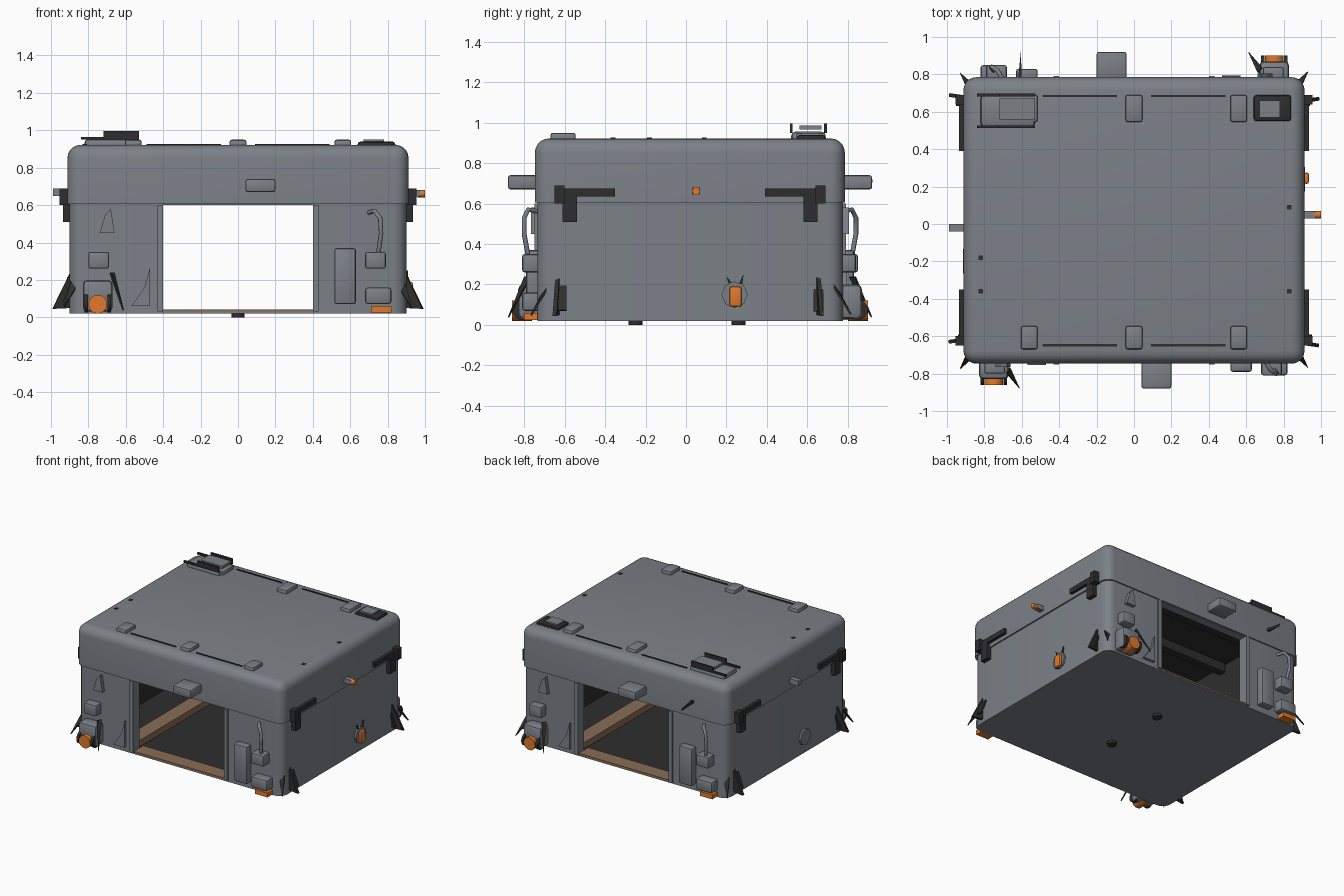
import bpy, bmesh, math
from mathutils import Vector

if "Cube" in bpy.data.objects:
    bpy.data.objects.remove(bpy.data.objects["Cube"])

def mat(name, c):
    m = bpy.data.materials.new(name)
    m.diffuse_color = (*c, 1)
    m.use_nodes = True
    m.node_tree.nodes["Principled BSDF"].inputs["Base Color"].default_value = m.diffuse_color
    return m

GREY = mat("hull grey", (0.20, 0.22, 0.245))
DARK = mat("dark trim", (0.027, 0.027, 0.028))
ORANGE = mat("orange", (0.75, 0.19, 0.025))
TAN = mat("tan floor", (0.25, 0.15, 0.09))
YC = 0.02  # hull centre in y; fittings repeat by a half turn about it

def finish(name, bm, m, turn=False):
    if turn:
        for v in bm.verts:
            v.co = Vector((-v.co.x, 2 * YC - v.co.y, v.co.z))
    bmesh.ops.recalc_face_normals(bm, faces=bm.faces[:])
    me = bpy.data.meshes.new(name)
    bm.to_mesh(me)
    bm.free()
    me.materials.append(m)
    ob = bpy.data.objects.new(name, me)
    bpy.context.collection.objects.link(ob)
    return ob

def smooth(ob):
    bpy.ops.object.select_all(action='DESELECT')
    ob.select_set(True)
    bpy.context.view_layer.objects.active = ob
    bpy.ops.object.shade_smooth_by_angle(angle=math.radians(40))

def cube(x, y, z):
    bm = bmesh.new()
    bmesh.ops.create_cube(bm, size=1)
    for v in bm.verts:
        v.co = Vector([r[0] if c < 0 else r[1] for r, c in zip((x, y, z), v.co)])
    return bm

def box(name, x, y, z, m=GREY, turn=False, bev=0.0):
    bm = cube(x, y, z)
    if bev:
        bmesh.ops.bevel(bm, geom=bm.edges[:], offset=bev, segments=2, profile=0.5, affect='EDGES')
    ob = finish(name, bm, m, turn)
    if bev:
        smooth(ob)
    return ob

def both(name, x, y, z, m=GREY, bev=0.0):
    box("front_" + name, x, y, z, m, False, bev)
    box("back_" + name, x, y, z, m, True, bev)

def plate(name, pts, thick, m, turn=False):
    """Polygon of 3D points, thickened along its normal."""
    bm = bmesh.new()
    f = bm.faces.new([bm.verts.new(p) for p in pts])
    f.normal_update()
    n = f.normal * thick
    r = bmesh.ops.extrude_face_region(bm, geom=[f])
    for g in r['geom']:
        if isinstance(g, bmesh.types.BMVert):
            g.co += n
    return finish(name, bm, m, turn)

def cylinder(name, c, rad, length, axis, m, turn=False, sides=16):
    bm = bmesh.new()
    bmesh.ops.create_cone(bm, cap_ends=True, segments=sides, radius1=rad, radius2=rad, depth=length)
    q = Vector((0, 0, 1)).rotation_difference(Vector(axis))
    for v in bm.verts:
        v.co = q @ v.co + Vector(c)
    ob = finish(name, bm, m, turn)
    smooth(ob)

# hull: lower walls and a slightly wider roof, rounded on top and corners
def shell(name, x, y, z, corner, top):
    bm = cube(x, y, z)
    es = [e for e in bm.edges if abs(e.verts[0].co.z - e.verts[1].co.z) > 0.1]
    if top:
        es += [e for e in bm.edges if all(v.co.z > z[1] - 0.01 for v in e.verts)]
    bmesh.ops.bevel(bm, geom=es, offset=corner, segments=5, profile=0.5, affect='EDGES')
    return finish(name, bm, GREY)

walls = shell("hull_walls", (-0.9, 0.9), (-0.735, 0.775), (0.02, 0.62), 0.07, False)
roof = shell("hull_roof", (-0.912, 0.912), (-0.747, 0.785), (0.605, 0.922), 0.07, True)
cavity = box("cavity_cutter", (-0.83, 0.83), (-0.67, 0.71), (0.035, 0.85))
doors = box("doorway_cutter", (-0.4, 0.4), (-1.2, 1.2), (0.0351, 0.6))
for ob, cuts in ((walls, (cavity, doors)), (roof, (cavity, doors))):
    for c in cuts:
        b = ob.modifiers.new("cut", 'BOOLEAN')
        b.operation, b.object, b.solver = 'DIFFERENCE', c, 'EXACT'
    bpy.context.view_layer.objects.active = ob
    for b in list(ob.modifiers):
        bpy.ops.object.modifier_apply(modifier=b.name)
    me = ob.data
    if len(me.materials) < 1:
        me.materials.append(GREY)
    while len(me.materials) < 2:
        me.materials.append(DARK)
    me.materials[0], me.materials[1] = GREY, DARK
    # inner faces are dark
    for p in me.polygons:
        c = p.center
        inside = all(abs(me.vertices[i].co.x) < 0.835 and -0.68 < me.vertices[i].co.y < 0.72
                     and 0.03 < me.vertices[i].co.z < 0.86 for i in p.vertices)
        p.material_index = 1 if inside else 0
    smooth(ob)
for c in (cavity, doors):
    bpy.data.objects.remove(c)

# interior: door sills, floor rails and ceiling beams
both("door_sill", (-0.4, 0.4), (-0.74, -0.62), (0.03, 0.043), TAN)
for s in (-1, 1):
    box("floor_rail", sorted((s * 0.42, s * 0.54)), (-0.66, 0.70), (0.035, 0.085), TAN)
for y in (-0.4, 0.02, 0.44):
    box("ceiling_beam", (-0.82, 0.82), (y - 0.03, y + 0.03), (0.78, 0.85), DARK)

# doorway posts, lamps and wall equipment, front and back
for s in (-1, 1):
    both("door_post", sorted((s * 0.4, s * 0.43)), (-0.75, -0.72), (0.03, 0.6))
both("door_lamp", (0.04, 0.2), (-0.88, -0.73), (0.67, 0.74), GREY, 0.012)
both("tank_mount", (-0.83, -0.67), (-0.83, -0.72), (0.03, 0.2), GREY, 0.025)
both("upper_box", (-0.8, -0.69), (-0.80, -0.72), (0.26, 0.35), GREY, 0.012)
both("tall_cabinet", (0.515, 0.63), (-0.79, -0.72), (0.07, 0.37), GREY, 0.012)
both("gauge_box", (0.68, 0.79), (-0.81, -0.72), (0.26, 0.35), GREY, 0.012)
both("lower_box", (0.68, 0.82), (-0.81, -0.72), (0.07, 0.16), GREY, 0.015)
both("lower_box_base", (0.71, 0.82), (-0.80, -0.72), (0.025, 0.06), ORANGE)
for t in (False, True):
    cylinder("orange_tank", (-0.75, -0.81, 0.07), 0.05, 0.1, (0, 1, 0), ORANGE, t)
    for dx in (-0.062, 0.062):
        cylinder("tank_ring", (-0.75 + dx, -0.81, 0.075), 0.05, 0.02, (1, 0, 0), DARK, t)
    # thin strut beside the tank
    plate("tank_strut", [(-0.68, -0.80, 0.24), (-0.66, -0.77, 0.24), (-0.61, -0.88, 0.04)], 0.01, DARK, t)
    # sloped rib beside the door
    plate("door_rib", [(-0.57, -0.73, 0.06), (-0.47, -0.73, 0.06), (-0.47, -0.73, 0.27),
                       (-0.50, -0.73, 0.16)], 0.025, GREY, t)
    # curved pipe above the gauge box
    cu = bpy.data.curves.new("gauge_pipe", 'CURVE')
    cu.dimensions, cu.bevel_depth, cu.bevel_resolution = '3D', 0.012, 2
    sp = cu.splines.new('POLY')
    pts = [(0.75, -0.78, 0.34), (0.765, -0.80, 0.45), (0.76, -0.80, 0.53), (0.73, -0.78, 0.57), (0.70, -0.73, 0.56)]
    sp.points.add(len(pts) - 1)
    for p, c in zip(sp.points, pts):
        p.co = (-c[0], 2 * YC - c[1], c[2], 1) if t else (*c, 1)
    cu.materials.append(GREY)
    bpy.context.collection.objects.link(bpy.data.objects.new("gauge_pipe", cu))
    # small hook on the left
    plate("wall_hook", [(-0.74, -0.73, 0.45), (-0.66, -0.73, 0.45), (-0.68, -0.73, 0.58), (-0.71, -0.73, 0.55)],
          0.035, GREY, t)

# side brackets, corner fins
for t in (False, True):
    for a in (-1, 1):
        def yy(d):
            return YC + a * d
        for n, d0, d1, z0, z1 in (("bracket_arm", 0.37, 0.63, 0.635, 0.675), ("bracket_leg", 0.56, 0.63, 0.51, 0.675)):
            box("side_" + n, (0.89, 0.935), sorted((yy(d0), yy(d1))), (z0, z1), DARK, t)
        box("bracket_cap", (0.9, 0.955), sorted((yy(0.62), yy(0.67))), (0.60, 0.69), DARK, t)
        plate("corner_fin", [(0.89, yy(0.645), 0.25), (0.89, yy(0.645), 0.05), (0.99, yy(0.66), 0.045)], 0.02, DARK, t)
        plate("corner_brace", [(0.895, yy(0.61), 0.19), (0.895, yy(0.66), 0.19), (0.94, yy(0.66), 0.07),
                               (0.94, yy(0.61), 0.07)], 0.012, DARK, t)
        plate("corner_spike", [(0.85, yy(0.72), 0.18), (0.89, yy(0.70), 0.2), (0.93, yy(0.79), 0.05)], 0.01, DARK, t)
    # side hatch
    cylinder("side_hatch", (0.9, 0.24, 0.15), 0.065, 0.03, (1, 0, 0), GREY, t, 8)
box("right_marker", (0.9, 0.97), (0.03, 0.07), (0.645, 0.68), GREY)
cylinder("marker_light", (0.98, 0.05, 0.662), 0.02, 0.04, (1, 0, 0), ORANGE)
box("left_marker", (-0.99, -0.9), (-0.04, 0.0), (0.65, 0.69), GREY)
box("hatch_handle", (0.91, 0.935), (0.215, 0.275), (0.09, 0.19), ORANGE, bev=0.01)
plate("hatch_hook", [(0.91, 0.20, 0.24), (0.91, 0.25, 0.18), (0.91, 0.285, 0.25), (0.91, 0.27, 0.15),
                     (0.91, 0.23, 0.15)], 0.02, DARK)

# roof clips and dark roof seams
for i, x in enumerate((-0.56, 0.0, 0.56)):
    box("front_roof_clip", (x - 0.045, x + 0.045), (-0.67, -0.545), (0.88, 0.95), GREY, False, 0.012)
    box("back_roof_clip", (x - 0.045, x + 0.045), (0.545, 0.69), (0.88, 0.95), GREY, False, 0.012)
for s in (-1, 1):
    for y in (-0.648, 0.685):
        box("roof_seam", sorted((s * 0.09, s * 0.49)), (y - 0.006, y + 0.006), (0.9, 0.927), DARK)
# roof equipment at the back corners
box("left_roof_box", (-0.82, -0.53), (0.52, 0.69), (0.9, 0.955), GREY, bev=0.02)
box("left_roof_panel", (-0.72, -0.53), (0.56, 0.67), (0.965, 0.985), GREY)
box("right_roof_box", (0.64, 0.84), (0.55, 0.69), (0.9, 0.94), DARK, bev=0.015)
box("right_roof_panel", (0.67, 0.78), (0.57, 0.66), (0.935, 0.95), GREY)
for y in (0.52, 0.69):
    box("left_roof_rail", (-0.84, -0.53), (y - 0.007, y + 0.007), (0.95, 0.965), DARK)
    box("left_panel_rail", (-0.72, -0.53), (y - 0.007, y + 0.007), (0.965, 0.995), DARK)
plate("roof_antenna", [(-0.62, 0.77, 0.72), (-0.60, 0.77, 0.72), (-0.605, 0.92, 0.70)], 0.02, DARK)
for x, y in ((-0.82, -0.18), (-0.82, -0.36), (0.83, 0.09), (0.83, -0.36)):
    box("roof_stud", (x - 0.012, x + 0.012), (y - 0.012, y + 0.012), (0.91, 0.926), DARK)

# feet under the floor
for y in (-0.25, 0.26):
    cylinder("foot", (0, y, 0.012), 0.035, 0.024, (0, 0, 1), DARK)
